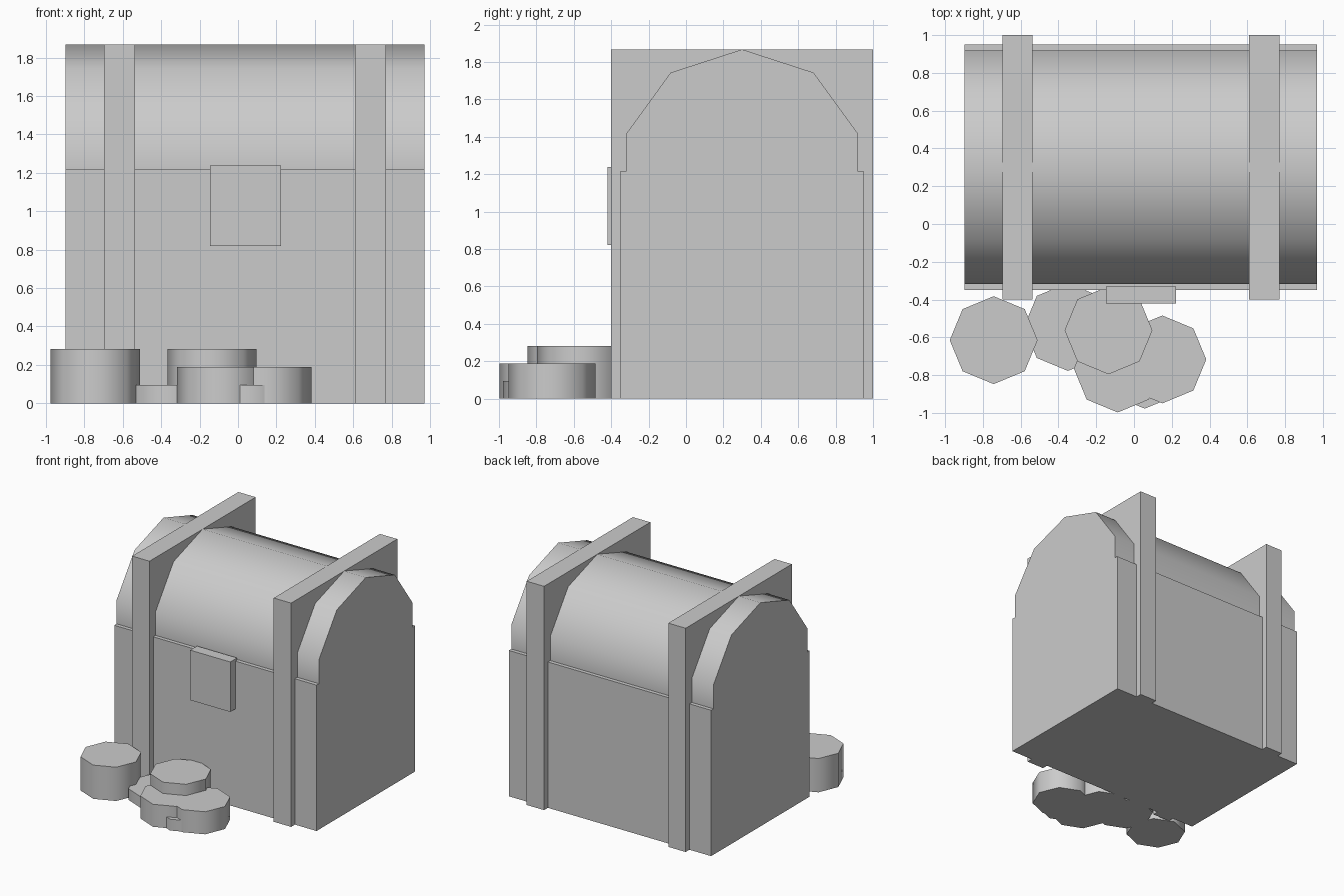
import bpy
from math import radians

if "Cube" in bpy.data.objects:
    bpy.data.objects.remove(bpy.data.objects["Cube"])


def box(name, x, y, z):
    """Box from (min, max) ranges on each axis."""
    bpy.ops.mesh.primitive_cube_add(size=1, location=[sum(r) / 2 for r in (x, y, z)])
    ob = bpy.context.object
    ob.name = name
    ob.scale = [r[1] - r[0] for r in (x, y, z)]
    bpy.ops.object.transform_apply(location=False, rotation=False, scale=True)
    return ob


def cylinder(name, sides, radius, depth, location, rotation=(0, 0, 0)):
    """Low-sided cylinder with smooth sides and sharp rims."""
    bpy.ops.mesh.primitive_cylinder_add(vertices=sides, radius=radius, depth=depth,
                                        location=location, rotation=rotation)
    ob = bpy.context.object
    ob.name = name
    bpy.ops.object.shade_smooth_by_angle(angle=radians(60))
    return ob


# Chest body
X0, X1 = -0.897, 0.97
box("chest_body", (X0, X1), (-0.35, 0.95), (0, 1.217))

# Rounded lid: ten-sided barrel lying along x, lower half inside the body
cylinder("chest_lid", 10, 0.65, X1 - X0, ((X0 + X1) / 2, 0.30, 1.217),
         (radians(90), 0, radians(90)))

# Square straps that wrap the chest
for name, x in (("strap_left", -0.617), ("strap_right", 0.69)):
    box(name, (x - 0.08, x + 0.08), (-0.40, 1.0), (0, 1.867))

# Lock plate
box("lock_plate", (-0.147, 0.223), (-0.42, -0.33), (0.82, 1.237))

# Coin piles: x, y, number of coins high
COIN_RADIUS, COIN_HEIGHT = 0.2325, 0.094
PILES = [(-0.743, -0.615, 3), (-0.135, -0.563, 3), (-0.086, -0.765, 2),
         (0.15, -0.717, 2), (-0.35, -0.545, 1), (0.057, -0.745, 1)]
for i, (x, y, count) in enumerate(PILES, 1):
    h = count * COIN_HEIGHT
    cylinder(f"coin_pile_{i}", 8, COIN_RADIUS, h, (x, y, h / 2))
